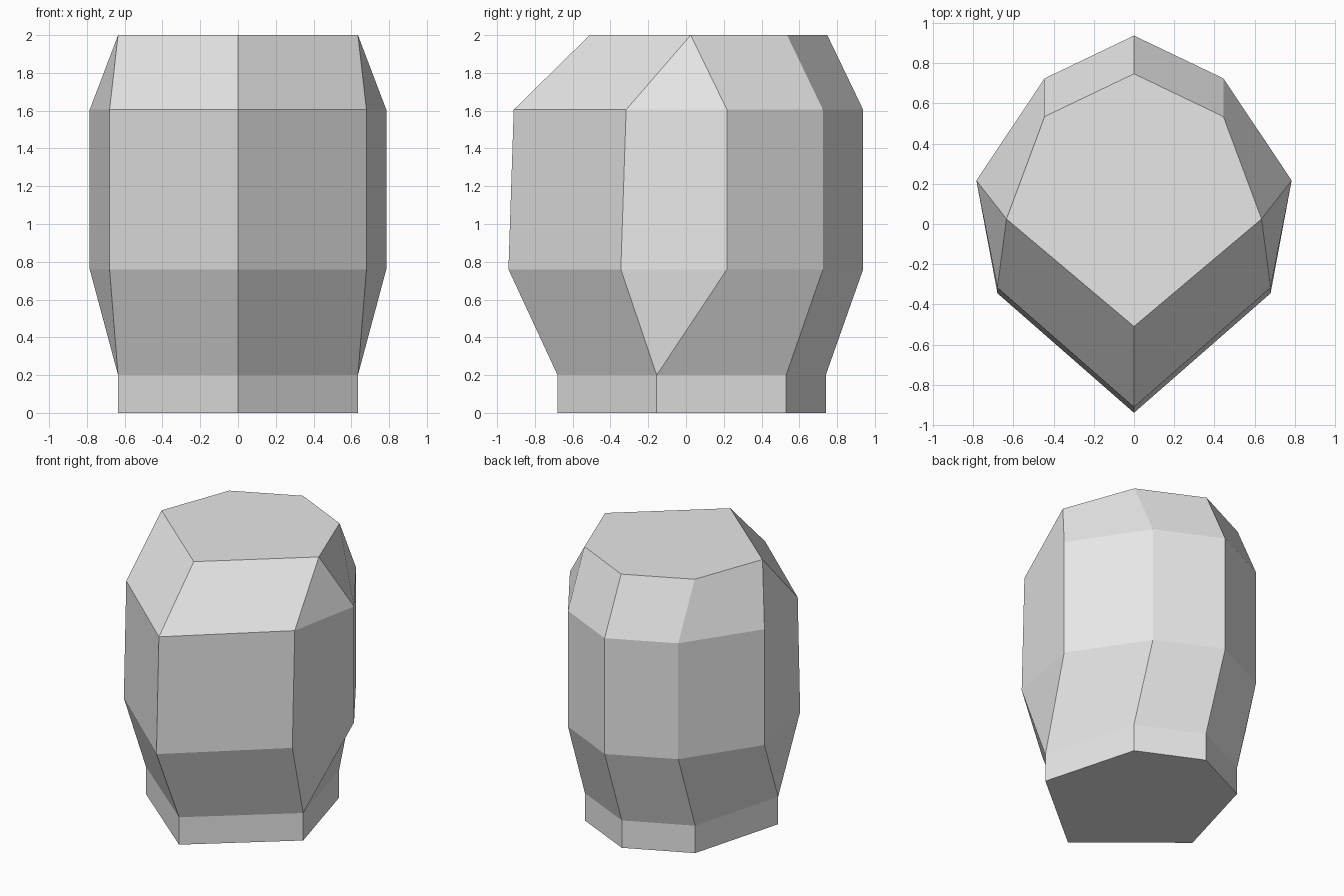
import bpy, bmesh

cube = bpy.data.objects.get("Cube")
if cube:
    bpy.data.objects.remove(cube, do_unlink=True)

# One pale grey material
grey = bpy.data.materials.new("pale_grey")
grey.use_nodes = True
colour = (0.8, 0.8, 0.8, 1.0)
grey.diffuse_color = colour
bsdf = next(n for n in grey.node_tree.nodes if n.type == 'BSDF_PRINCIPLED')
bsdf.inputs["Base Color"].default_value = colour

# Half cross-sections (z, front to back points); doubled side points close
# the side facets to a tip at the neck and the top
RINGS = [
    (0.00, [(0, -0.68), (0.635, -0.155), (0.635, -0.155), (0.445, 0.53), (0, 0.74)]),
    (0.20, [(0, -0.68), (0.635, -0.155), (0.635, -0.155), (0.445, 0.53), (0, 0.74)]),
    (0.76, [(0, -0.94), (0.68, -0.345), (0.785, 0.217), (0.445, 0.725), (0, 0.938)]),
    (1.605, [(0, -0.912), (0.68, -0.317), (0.785, 0.217), (0.445, 0.725), (0, 0.938)]),
    (2.00, [(0, -0.51), (0.635, 0.025), (0.635, 0.025), (0.445, 0.535), (0, 0.748)]),
]


def loft(name, rings, material):
    """Mirror each half section, skin the rings and cap both ends."""
    bm = bmesh.new()
    loops = []
    for z, half in rings:
        outline = half + [(-x, y) for x, y in half[-2:0:-1]]
        loops.append([bm.verts.new((x, y, z)) for x, y in outline])
    n = len(loops[0])
    for low, high in zip(loops, loops[1:]):
        for i in range(n):
            j = (i + 1) % n
            bm.faces.new((low[i], low[j], high[j], high[i]))
    bm.faces.new(loops[0][::-1])
    bm.faces.new(loops[-1])
    bmesh.ops.remove_doubles(bm, verts=bm.verts, dist=0.0005)
    bmesh.ops.recalc_face_normals(bm, faces=bm.faces)
    mesh = bpy.data.meshes.new(name)
    bm.to_mesh(mesh)
    bm.free()
    mesh.materials.append(material)
    obj = bpy.data.objects.new(name, mesh)
    bpy.context.collection.objects.link(obj)
    return obj


# Faceted body with its narrow foot and flat top
loft("faceted_body", RINGS, grey)
